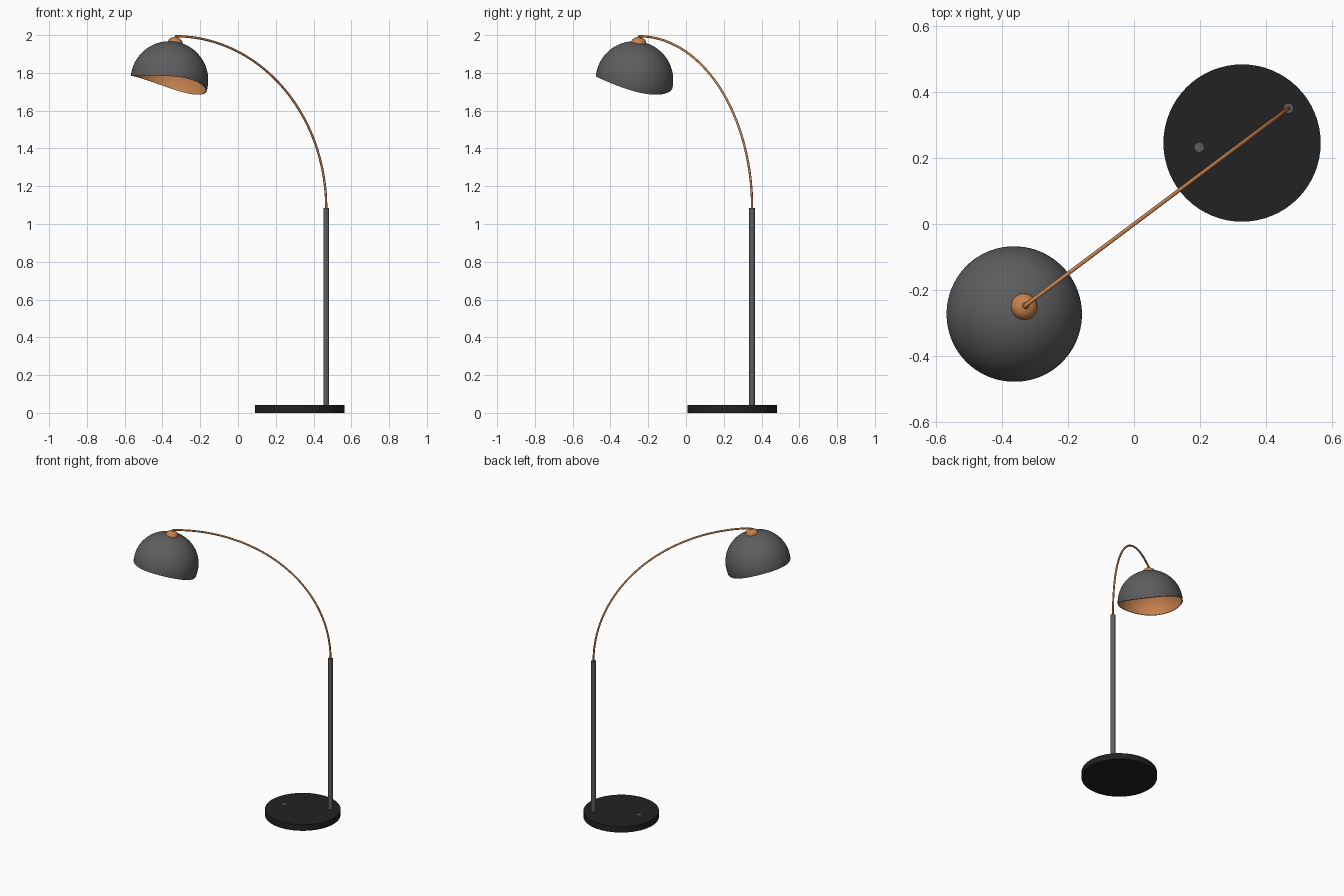
import bpy, bmesh, math
from mathutils import Vector, Matrix

if "Cube" in bpy.data.objects:
    bpy.data.objects.remove(bpy.data.objects["Cube"])


def material(name, rgb):
    m = bpy.data.materials.new(name)
    m.diffuse_color = (*rgb, 1)
    m.use_nodes = True
    m.node_tree.nodes["Principled BSDF"].inputs["Base Color"].default_value = m.diffuse_color
    return m


GREY = material("dark grey", (0.11, 0.11, 0.11))
BLACK = material("black", (0.016, 0.016, 0.016))
COPPER = material("copper", (0.56, 0.22, 0.075))

D = Vector((0.8, 0.6, 0))            # plan direction from shade to pole
POLE = Vector((0.467, 0.35, 0))
SHADE = Vector((-0.363, -0.273, 1.762))
R = 0.2055


def finish(name, bm, mats, angle=35):
    bmesh.ops.recalc_face_normals(bm, faces=bm.faces)
    me = bpy.data.meshes.new(name)
    bm.to_mesh(me)
    bm.free()
    for m in mats:
        me.materials.append(m)
    ob = bpy.data.objects.new(name, me)
    bpy.context.collection.objects.link(ob)
    bpy.context.view_layer.objects.active = ob
    ob.select_set(True)
    bpy.ops.object.shade_smooth_by_angle(angle=math.radians(angle))
    ob.select_set(False)
    return ob


def lathe(name, profile, mat, matrix, n=48):
    """Closed solid turned from (radius, height) points."""
    bm = bmesh.new()
    rings = [[bm.verts.new(matrix @ Vector((r * math.cos(2 * math.pi * i / n),
                                            r * math.sin(2 * math.pi * i / n), z)))
              for i in range(n)] for r, z in profile]
    for a, b in zip(rings, rings[1:]):
        for i in range(n):
            bm.faces.new((a[i], a[(i + 1) % n], b[(i + 1) % n], b[i]))
    bm.faces.new(rings[0])
    bm.faces.new(rings[-1])
    return finish(name, bm, [mat])


# Base, pole and foot switch
lathe("base", [(0.238, 0), (0.238, 0.042)], BLACK,
      Matrix.Translation((0.327, 0.245, 0)), 64)
lathe("pole", [(0.0155, 0.04), (0.0155, 1.085)], GREY, Matrix.Translation(POLE), 24)
lathe("foot_switch", [(0.014, 0.03), (0.014, 0.043)], GREY,
      Matrix.Translation((0.197, 0.232, 0)), 16)

# Arched arm: quarter ellipse swept as a thin tube
SPAN, Z0, RISE, TUBE = 0.997, 1.085, 0.909, 0.006
bm = bmesh.new()
rings, n = [], 12
side = Vector((-D.y, D.x, 0))
for k in range(-1, 65):
    a = max(k, 0) / 64 * math.pi / 2
    p = POLE + D * (SPAN * (math.cos(a) - 1)) + Vector((0, 0, Z0 + RISE * math.sin(a)))
    if k < 0:
        p.z -= 0.05
    t = (D * (-SPAN * math.sin(a)) + Vector((0, 0, RISE * math.cos(a)))).normalized()
    u = side.cross(t)
    rings.append([bm.verts.new(p + TUBE * (side * math.cos(b) + u * math.sin(b)))
                  for b in (2 * math.pi * i / n for i in range(n))])
for a, b in zip(rings, rings[1:]):
    for i in range(n):
        bm.faces.new((a[i], a[(i + 1) % n], b[(i + 1) % n], b[i]))
bm.faces.new(rings[0])
bm.faces.new(rings[-1])
finish("arched_arm", bm, [COPPER], 50)

# Rounded cap joining arm and shade, leaning towards the pole
axis = Vector((0, 0, 1)).rotation_difference(D * 0.19 + Vector((0, 0, 0.98)))
lathe("shade_cap",
      [(0.040, 0.195), (0.040, 0.203), (0.037, 0.212), (0.030, 0.221),
       (0.020, 0.227), (0.010, 0.230), (0.008, 0.234)],
      COPPER, Matrix.Translation(SHADE) @ axis.to_matrix().to_4x4(), 32)


# Dome shade: sphere trimmed by a rim that sweeps down on the pole side
def rim_angle(radius, phi):
    th = math.pi / 2
    for _ in range(30):
        s = R * math.sin(th) * math.cos(phi)
        z = 1.785 - 0.1 * ((s + 0.17) / 0.36) ** 2 - SHADE.z
        th = 0.5 * th + 0.5 * math.acos(max(-1, min(1, z / radius)))
    return th


SEG, ROWS = 80, 24
bm = bmesh.new()
edges = []
for layer, radius in enumerate((R, R - 0.004)):
    top = bm.verts.new(SHADE + Vector((0, 0, radius)))
    rows = []
    for j in range(1, ROWS + 1):
        row = []
        for i in range(SEG):
            phi = 2 * math.pi * i / SEG
            th = rim_angle(radius, phi) * j / ROWS
            flat = D * math.cos(phi) + side * math.sin(phi)
            row.append(bm.verts.new(SHADE + radius * (flat * math.sin(th)
                                    + Vector((0, 0, math.cos(th))))))
        rows.append(row)
    for i in range(SEG):
        i2 = (i + 1) % SEG
        bm.faces.new((top, rows[0][i], rows[0][i2])).material_index = layer
        for a, b in zip(rows, rows[1:]):
            bm.faces.new((a[i], b[i], b[i2], a[i2])).material_index = layer
    edges.append(rows[-1])
for i in range(SEG):
    i2 = (i + 1) % SEG
    bm.faces.new((edges[0][i], edges[1][i], edges[1][i2], edges[0][i2]))
finish("dome_shade", bm, [GREY, COPPER])
